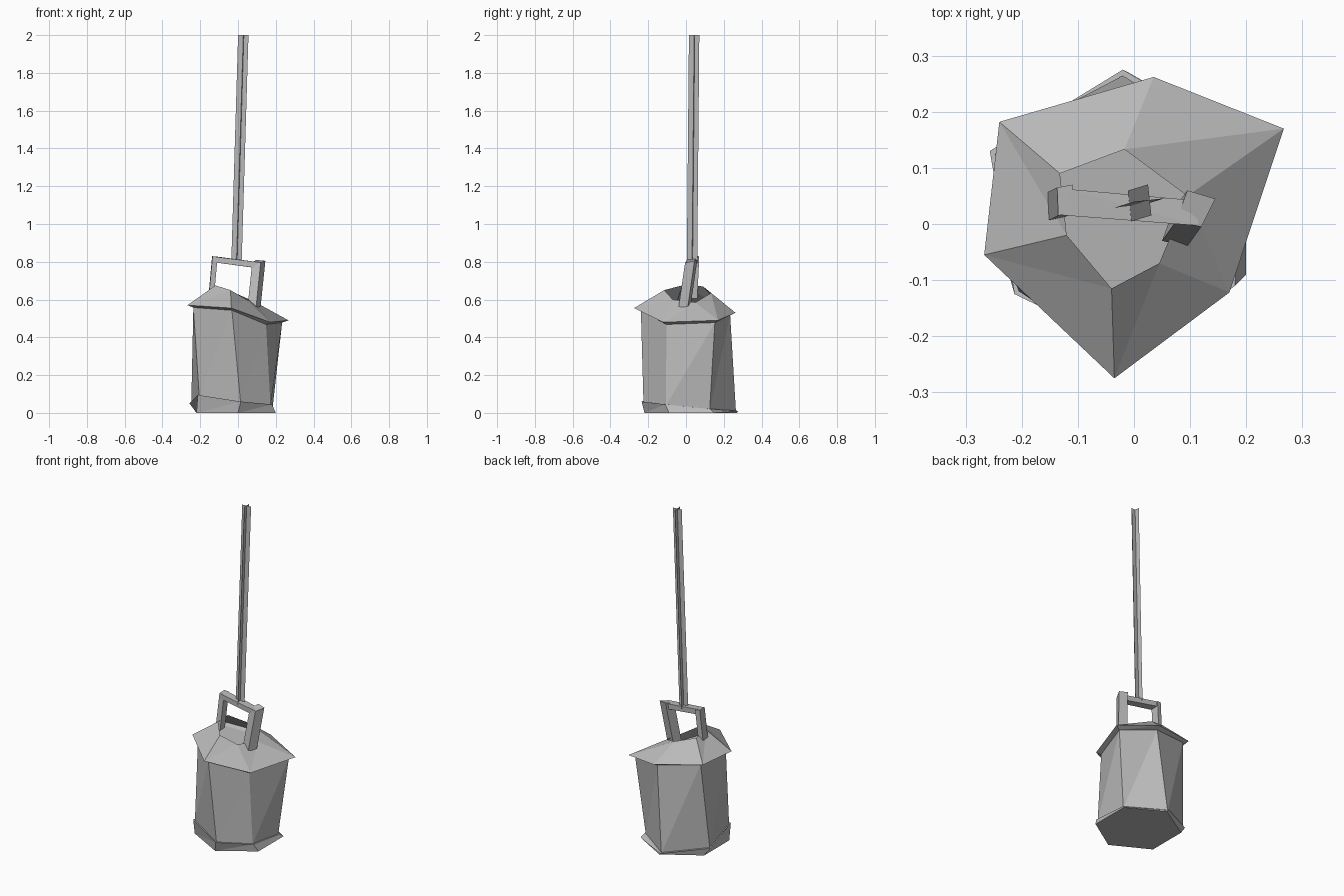
import bpy
import bmesh
from mathutils import Vector

if "Cube" in bpy.data.objects:
    bpy.data.objects.remove(bpy.data.objects["Cube"])

grey = bpy.data.materials.new("plain grey")
grey.diffuse_color = (0.5, 0.5, 0.5, 1)
grey.use_nodes = True
grey.node_tree.nodes["Principled BSDF"].inputs["Base Color"].default_value = grey.diffuse_color


def loft(name, rings, cap_bottom=True, cap_top=True):
    """Join rings of points, listed counter-clockwise from bottom to top, with flat faces."""
    bm = bmesh.new()
    loops = [[bm.verts.new(p) for p in ring] for ring in rings]
    n = len(loops[0])
    for low, high in zip(loops, loops[1:]):
        for i in range(n):
            j = (i + 1) % n
            bm.faces.new((low[i], low[j], high[j]))
            bm.faces.new((low[i], high[j], high[i]))
    if cap_bottom:
        bm.faces.new(loops[0][::-1])
    if cap_top:
        bm.faces.new(loops[-1])
    mesh = bpy.data.meshes.new(name)
    bm.to_mesh(mesh)
    bm.free()
    mesh.materials.append(grey)
    obj = bpy.data.objects.new(name, mesh)
    bpy.context.collection.objects.link(obj)
    return obj


def shrink(ring, factor, dz=0.0):
    """Scale a ring in plan about its own centre and lift it."""
    c = sum((Vector(p) for p in ring), Vector()) / len(ring)
    return [(c.x + (x - c.x) * factor, c.y + (y - c.y) * factor, z + dz) for x, y, z in ring]


def shift(ring, offset):
    return [Vector(p) + Vector(offset) for p in ring]


# Crooked six-sided outlines, starting front-right and running counter-clockwise
foot = [(0.20, -0.09, 0), (0.20, 0.15, 0), (-0.01, 0.27, 0),
        (-0.22, 0.14, 0), (-0.22, -0.10, 0), (0.0, -0.22, 0)]
foot_top = [(0.18, -0.11, 0.045), (0.19, 0.13, 0.02), (-0.02, 0.275, 0.01),
            (-0.257, 0.13, 0.05), (-0.213, -0.125, 0.095), (0.015, -0.235, 0.06)]
eave = [(0.17, -0.122, 0.48), (0.267, 0.17, 0.49), (0.035, 0.262, 0.53),
        (-0.24, 0.182, 0.57), (-0.267, -0.055, 0.57), (-0.035, -0.275, 0.555)]
rim = [(0.045, -0.07, 0.60), (0.095, 0.05, 0.585), (-0.017, 0.133, 0.635),
       (-0.132, 0.09, 0.67), (-0.12, -0.02, 0.675), (-0.04, -0.115, 0.65)]
body_top = shrink(eave, 0.88, -0.012)

# Flared base, tall body, and roof with an open top
loft("base", [foot, foot_top])
loft("body", [shrink(foot_top, 0.96, -0.005), body_top])
loft("roof", [body_top, eave, rim], cap_bottom=False, cap_top=False)

# Leaning handle: two posts and a crossbar
right_top = [(0.075, 0.005, 0.795), (0.12, -0.005, 0.795),
             (0.145, 0.045, 0.805), (0.095, 0.06, 0.81)]
loft("right_handle_post", [shift(right_top, (-0.025, -0.035, -0.24)), right_top])
left_top = [(-0.135, 0.015, 0.83), (-0.108, 0.02, 0.825),
            (-0.11, 0.07, 0.825), (-0.137, 0.065, 0.83)]
loft("left_handle_post", [shift(left_top, (-0.02, -0.01, -0.22)), left_top])
bar_left = [(-0.133, 0.016, 0.798), (-0.133, 0.016, 0.828),
            (-0.115, 0.062, 0.828), (-0.115, 0.062, 0.798)]
bar_right = [(0.115, -0.003, 0.765), (0.115, -0.003, 0.797),
             (0.11, 0.042, 0.797), (0.11, 0.042, 0.765)]
loft("handle_crossbar", [bar_right, bar_left])

# Long hanger made of two crossed flat strips
low, high = Vector((-0.008, 0.032, 0.80)), Vector((0.028, 0.043, 2.0))
for name, half in (("hanger_strip_wide", Vector((0.0275, 0.003, 0))),
                   ("hanger_strip_deep", Vector((-0.003, 0.0275, 0)))):
    bm = bmesh.new()
    bm.faces.new([bm.verts.new(p) for p in (low - half, low + half, high + half, high - half)])
    mesh = bpy.data.meshes.new(name)
    bm.to_mesh(mesh)
    bm.free()
    mesh.materials.append(grey)
    bpy.context.collection.objects.link(bpy.data.objects.new(name, mesh))
